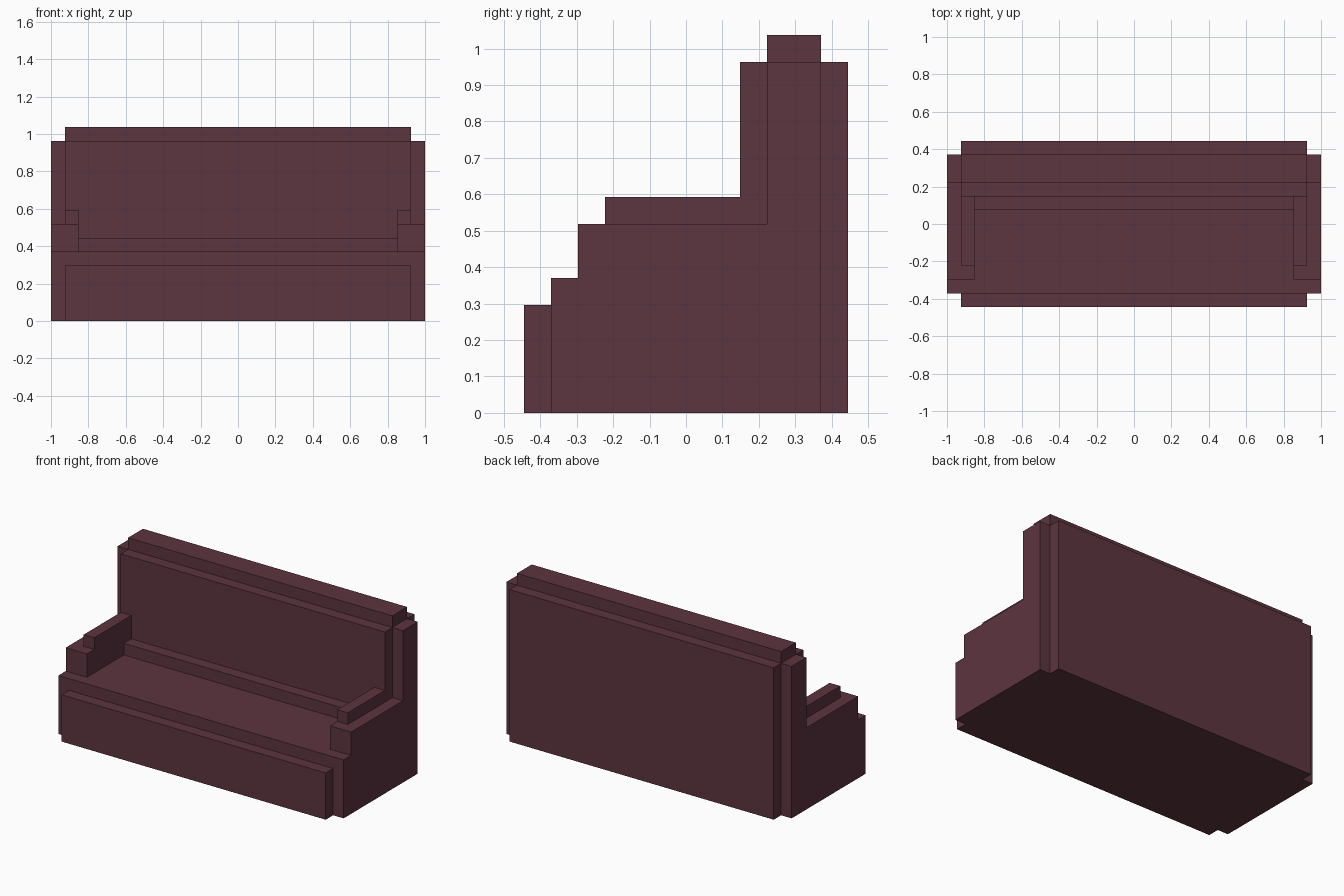
import bpy
import bmesh

cube = bpy.data.objects.get("Cube")
if cube:
    bpy.data.objects.remove(cube, do_unlink=True)

U = 2 / 27  # one block of the stepped design

# Upholstery colour
fabric = bpy.data.materials.new("burgundy fabric")
fabric.use_nodes = True
colour = (0.108, 0.035, 0.051, 1)
fabric.diffuse_color = colour
fabric.node_tree.nodes["Principled BSDF"].inputs["Base Color"].default_value = colour


def extrude_profile(name, profile, x0, x1, mirror=False):
    """Sweep a side profile of (y, z) blocks along x from x0 to x1."""
    bm = bmesh.new()
    face = bm.faces.new([bm.verts.new((x0 * U, y * U, z * U)) for y, z in profile])
    swept = bmesh.ops.extrude_face_region(bm, geom=[face])["geom"]
    verts = [g for g in swept if isinstance(g, bmesh.types.BMVert)]
    bmesh.ops.translate(bm, verts=verts, vec=((x1 - x0) * U, 0, 0))
    bmesh.ops.recalc_face_normals(bm, faces=bm.faces)
    mesh = bpy.data.meshes.new(name)
    bm.to_mesh(mesh)
    bm.free()
    mesh.materials.append(fabric)
    obj = bpy.data.objects.new(name, mesh)
    bpy.context.collection.objects.link(obj)
    if mirror:
        obj.modifiers.new("Mirror", "MIRROR").use_axis = (True, False, False)
    return obj


def rect(y0, y1, z0, z1):
    return [(y0, z0), (y1, z0), (y1, z1), (y0, z1)]


# Seat, front panel and the raised strip at the rear of the seat
extrude_profile("seat", rect(-5, 2, 0, 5), -12.5, 12.5)
extrude_profile("front_panel", rect(-6, -5, 0, 4), -12.5, 12.5)
extrude_profile("seat_rear_strip", rect(1, 2, 5, 6), -11.5, 11.5)

# Backrest with a raised cap
extrude_profile("backrest", [(2, 0), (6, 0), (6, 13), (5, 13), (5, 14),
                             (3, 14), (3, 13), (2, 13)], -12.5, 12.5)

# Outer side panels and inner armrests, mirrored left to right
extrude_profile("side_panels", [(-5, 0), (5, 0), (5, 13), (3, 13), (3, 7),
                                (-4, 7), (-4, 5), (-5, 5)], 12.5, 13.5, True)
extrude_profile("armrests", [(-4, 5), (2, 5), (2, 8), (-3, 8),
                             (-3, 7), (-4, 7)], 11.5, 12.5, True)
